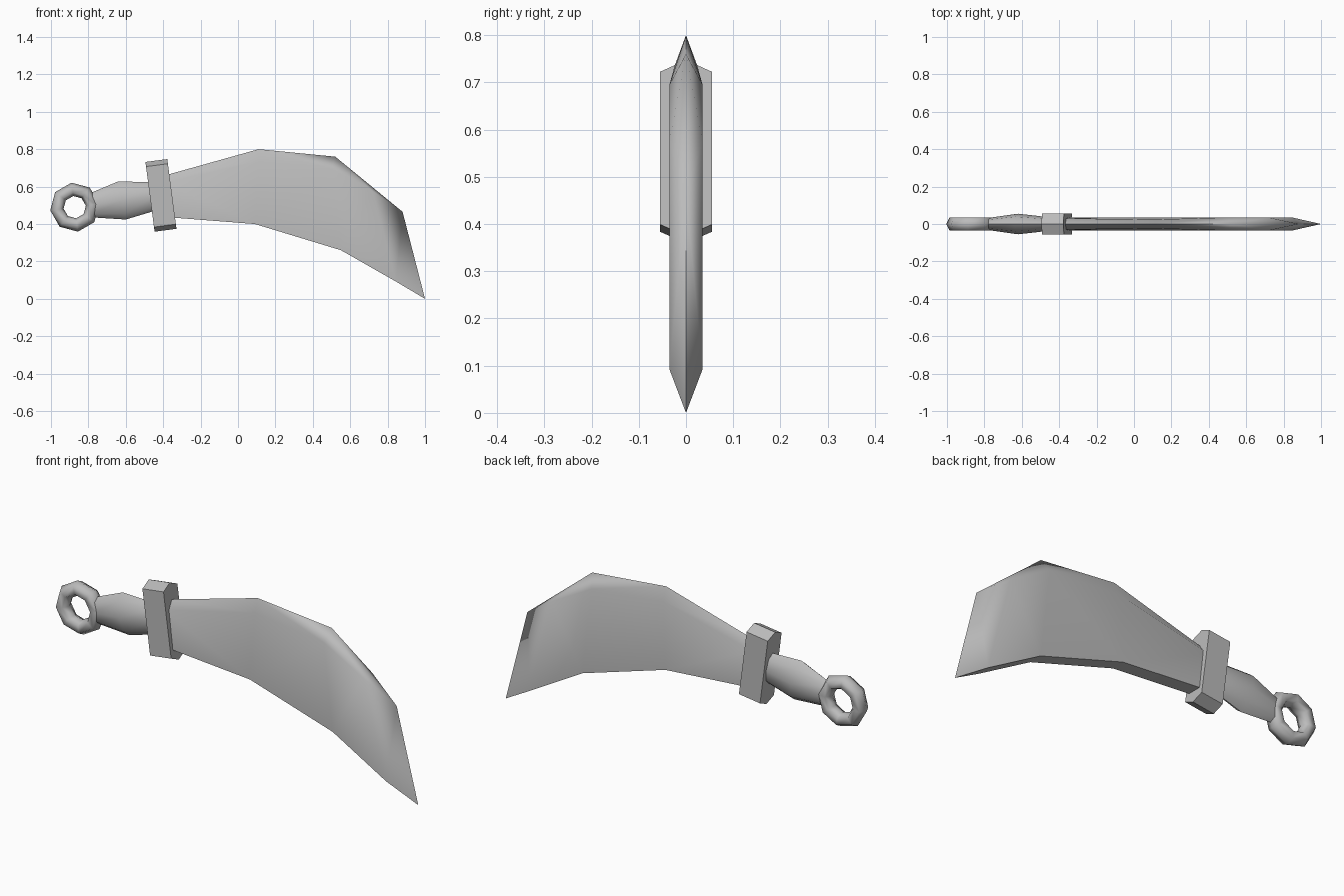
import bpy, bmesh, math
from mathutils import Matrix, Vector

cube = bpy.data.objects.get("Cube")
if cube:
    bpy.data.objects.remove(cube, do_unlink=True)

steel = bpy.data.materials.new("grey_steel")
steel.use_nodes = True
steel.diffuse_color = (0.5, 0.5, 0.5, 1)
steel.node_tree.nodes["Principled BSDF"].inputs["Base Color"].default_value = (0.5, 0.5, 0.5, 1)

TILT = math.radians(7.5)


def finish(name, bm, smooth=None):
    bmesh.ops.recalc_face_normals(bm, faces=bm.faces)
    mesh = bpy.data.meshes.new(name)
    bm.to_mesh(mesh)
    bm.free()
    mesh.materials.append(steel)
    obj = bpy.data.objects.new(name, mesh)
    bpy.context.collection.objects.link(obj)
    if smooth:
        bpy.ops.object.select_all(action="DESELECT")
        obj.select_set(True)
        bpy.context.view_layer.objects.active = obj
        bpy.ops.object.shade_smooth_by_angle(angle=math.radians(smooth))
    return obj


def loft(bm, rings):
    """Bridge equal closed rings of points and cap both ends."""
    loops = [[bm.verts.new(p) for p in ring] for ring in rings]
    n = len(loops[0])
    for a, b in zip(loops, loops[1:]):
        for i in range(n):
            j = (i + 1) % n
            bm.faces.new((a[i], a[j], b[j], b[i]))
    bm.faces.new(loops[0])
    bm.faces.new(loops[-1])


# Blade: ridged spine, bevelled shoulders and flat underside
def section(spine, shoulder, base):
    (sx, sy, sz), (bx, by, bz) = shoulder, base
    return [(spine[0], 0, spine[1]), (sx, sy, sz), (bx, by, bz),
            (bx, -by, bz), (sx, -sy, sz)]


bm = bmesh.new()
loft(bm, [
    section((-0.39, 0.66), (-0.39, 0.03, 0.62), (-0.36, 0.035, 0.435)),
    section((0.11, 0.80), (0.11, 0.024, 0.735), (0.09, 0.035, 0.40)),
    section((0.52, 0.76), (0.50, 0.035, 0.695), (0.55, 0.035, 0.26)),
    section((0.88, 0.465), (0.72, 0.035, 0.575), (0.845, 0.035, 0.092)),
])
bm.verts.ensure_lookup_table()
bm.faces.ensure_lookup_table()
# Pull the end cap out into the point
end = bm.faces[-1]
bmesh.ops.delete(bm, geom=[end], context="FACES_ONLY")
bm.verts.ensure_lookup_table()
spine, up_l, low_l, low_r, up_r = bm.verts[-5:]
tip = bm.verts.new((1.0, 0, 0.0))
for face in ((spine, up_l, low_l), (spine, low_r, up_r), (spine, low_l, tip),
             (spine, tip, low_r), (low_l, low_r, tip)):
    bm.faces.new(face)
bmesh.ops.triangulate(bm, faces=[f for f in bm.faces if len(f.verts) == 4])
finish("blade", bm, 60)

# Guard: tilted block with peaked ends
bm = bmesh.new()
outline = [(0, 0.188), (0.055, 0.163), (0.055, -0.163),
           (0, -0.188), (-0.055, -0.163), (-0.055, 0.163)]
loft(bm, [[(x, y, z) for y, z in outline] for x in (-0.059, 0.059)])
bm.transform(Matrix.Translation((-0.412, 0, 0.553)) @ Matrix.Rotation(-TILT, 4, "Y"))
finish("guard", bm)

# Grip: swollen eight-sided handle
bm = bmesh.new()
rings = []
for top, bottom, width in (((-0.79, 0.565), (-0.775, 0.435), 0.032),
                           ((-0.64, 0.628), (-0.60, 0.424), 0.055),
                           ((-0.46, 0.623), (-0.44, 0.472), 0.036)):
    t, b = Vector((top[0], 0, top[1])), Vector((bottom[0], 0, bottom[1]))
    mid, half = (t + b) / 2, (t - b) / 2
    rings.append([mid + half * math.cos(a) + Vector((0, width * math.sin(a), 0))
                  for a in (math.tau * i / 8 for i in range(8))])
loft(bm, rings)
finish("grip", bm, 60)

# Pommel: eight-sided ring
bpy.ops.mesh.primitive_torus_add(
    major_segments=8, minor_segments=6, major_radius=0.096, minor_radius=0.036)
pommel = bpy.context.object
pommel.name = pommel.data.name = "pommel_ring"
pommel.data.transform(Matrix.Translation((-0.873, 0, 0.49))
                      @ Matrix.Rotation(-TILT, 4, "Y")
                      @ Matrix.Diagonal((1, 1.13, 1, 1))
                      @ Matrix.Rotation(math.pi / 2, 4, "X"))
pommel.data.materials.append(steel)
bpy.ops.object.shade_smooth_by_angle(angle=math.radians(75))
